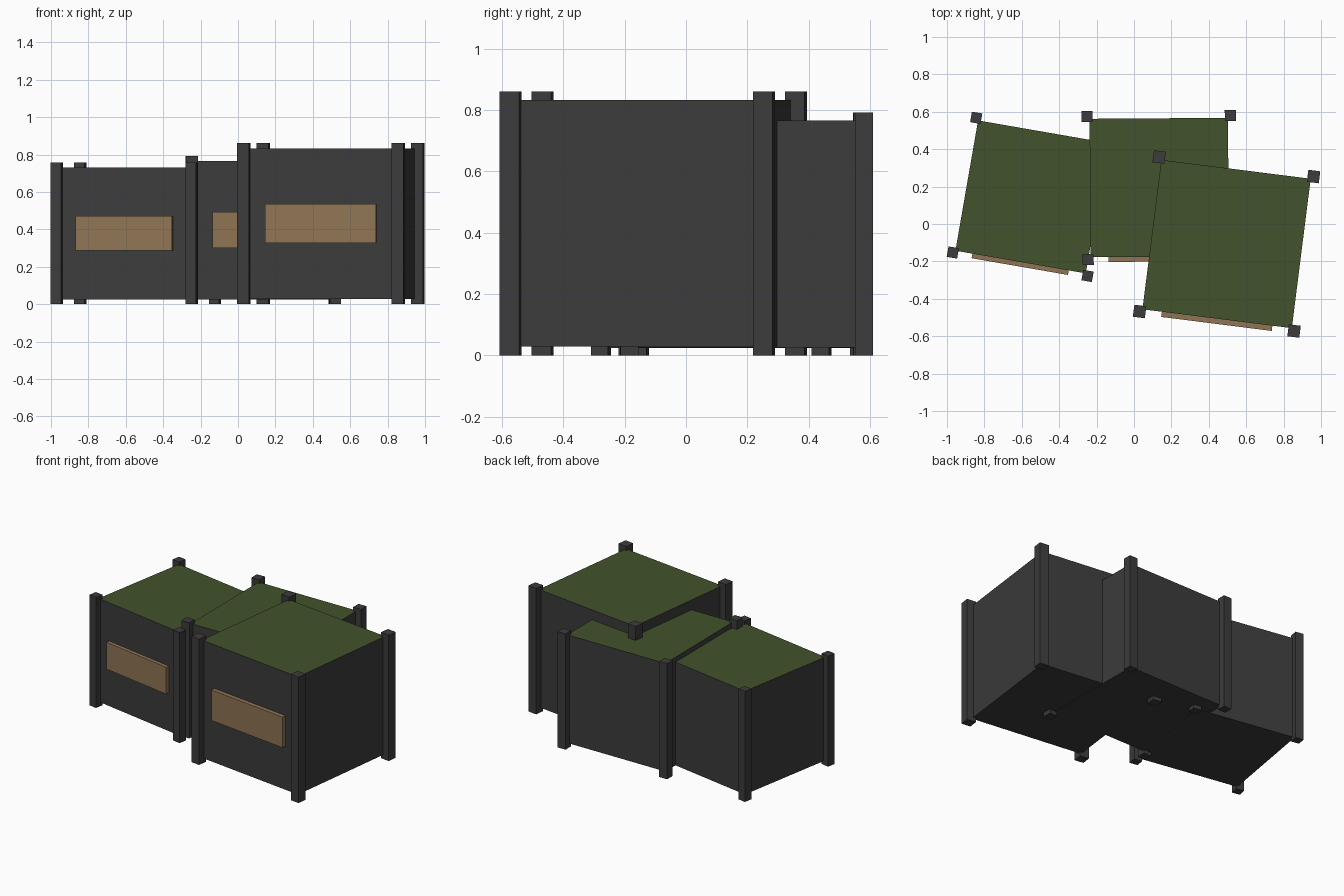
import bpy
import bmesh
from math import radians
from mathutils import Matrix, Vector

cube = bpy.data.objects.get("Cube")
if cube:
    bpy.data.objects.remove(cube, do_unlink=True)


def material(name, rgb):
    mat = bpy.data.materials.new(name)
    mat.use_nodes = True
    mat.diffuse_color = (*rgb, 1)
    mat.node_tree.nodes["Principled BSDF"].inputs["Base Color"].default_value = (*rgb, 1)
    return mat


charcoal = material("charcoal", (0.045, 0.045, 0.045))
moss = material("moss_green", (0.055, 0.085, 0.025))
wood = material("light_wood", (0.275, 0.178, 0.09))


def box(name, size, centre, placement, mats):
    """Flat box; a second material goes on its upward face."""
    bm = bmesh.new()
    bmesh.ops.create_cube(bm, size=1)
    bmesh.ops.scale(bm, vec=size, verts=bm.verts)
    bmesh.ops.translate(bm, vec=centre, verts=bm.verts)
    bm.normal_update()
    if len(mats) > 1:
        for face in bm.faces:
            face.material_index = int(face.normal.z > 0.5)
    mesh = bpy.data.meshes.new(name)
    bm.to_mesh(mesh)
    bm.free()
    for mat in mats:
        mesh.materials.append(mat)
    obj = bpy.data.objects.new(name, mesh)
    obj.matrix_world = placement
    bpy.context.collection.objects.link(obj)


def crate(name, size, x, y, angle):
    """Unit crate standing on its corner posts, scaled and turned into place."""
    place = (Matrix.Translation((x, y, 0)) @ Matrix.Rotation(radians(angle), 4, "Z")
             @ Matrix.Scale(size, 4))
    mid = 0.535
    # body with a green lid
    box(name + "_body", (1, 1, 1), (0, 0, mid), place, [charcoal, moss])
    # corner posts
    for side, sx in (("left", 1), ("right", -1)):
        for end, sy in (("front", -1), ("back", 1)):
            box(f"{name}_{end}_{side}_post", (0.08, 0.08, 2 * mid),
                Vector((sx, sy, 0)) * 0.517 + Vector((0, 0, mid)), place, [charcoal])
    # front board
    box(name + "_front_board", (0.74, 0.05, 0.26), (0, -0.51, mid), place, [wood])


crate("large_crate", 0.805, 0.495, -0.107, -7.2)
crate("middle_crate", 0.74, 0.135, 0.195, 0.4)
crate("small_crate", 0.707, -0.546, 0.145, -9.85)
